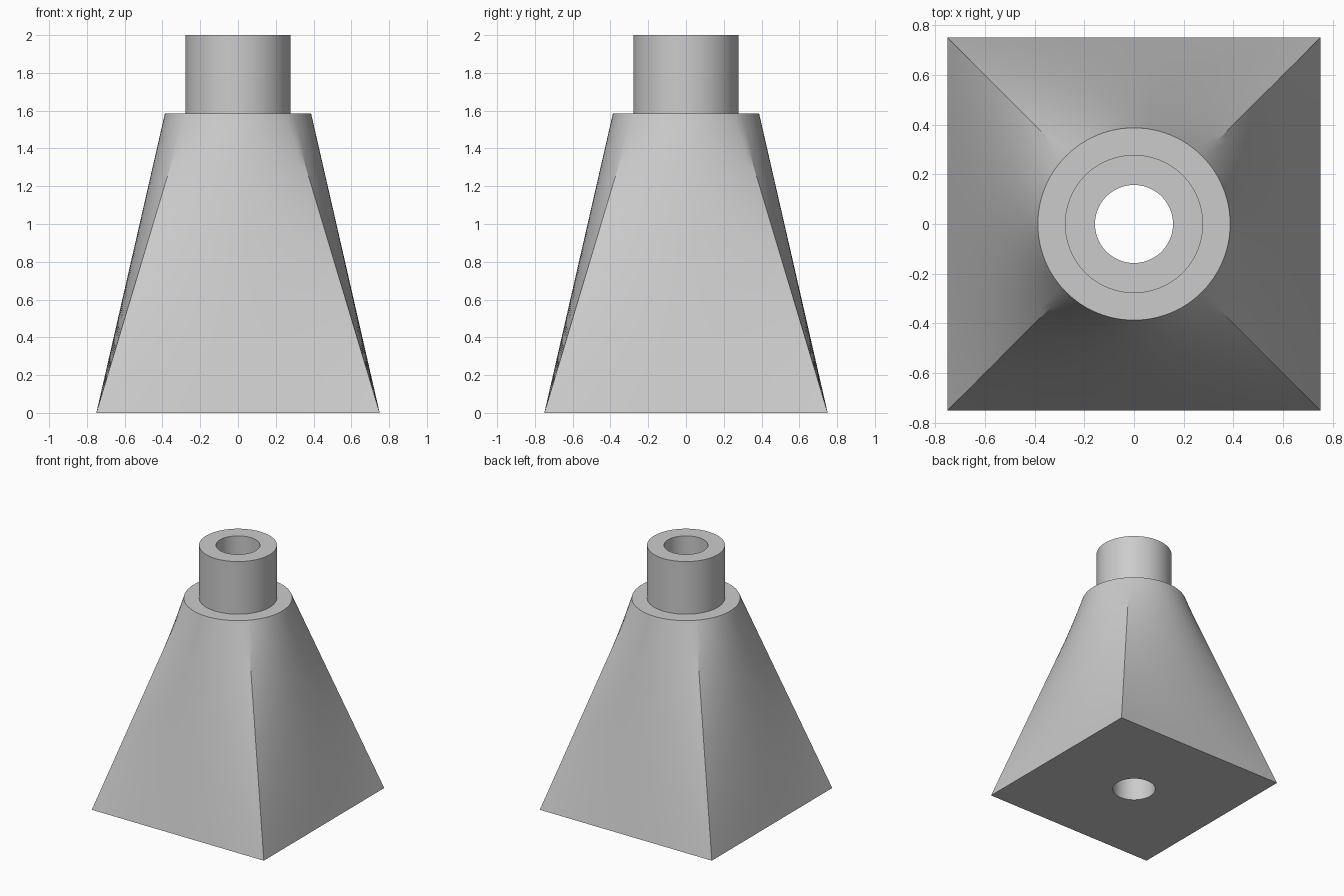
import bpy
import bmesh
from math import pi, cos, sin
from mathutils import Vector

cube = bpy.data.objects.get("Cube")
if cube:
    bpy.data.objects.remove(cube, do_unlink=True)

SIDES = 96
HALF = 0.75
SHOULDER_Z, TOP_Z = 1.585, 2.0
SHOULDER_R, NECK_R, BORE_R = 0.387, 0.278, 0.157

grey = bpy.data.materials.new("light grey")
grey.use_nodes = True
grey.diffuse_color = (0.6, 0.6, 0.6, 1)
grey.node_tree.nodes["Principled BSDF"].inputs["Base Color"].default_value = (0.6, 0.6, 0.6, 1)


def circle(r, z):
    steps = [-pi / 4 + 2 * pi * i / SIDES for i in range(SIDES)]
    return [Vector((r * cos(a), r * sin(a), z)) for a in steps]


def square(h, z):
    corners = [Vector((h, -h, z)), Vector((h, h, z)), Vector((-h, h, z)), Vector((-h, -h, z))]
    n = SIDES // 4
    return [corners[k].lerp(corners[(k + 1) % 4], i / n) for k in range(4) for i in range(n)]


# Square base blending into the round shoulder
base, shoulder = square(HALF, 0), circle(SHOULDER_R, SHOULDER_Z)
LEVELS = 16
rings = [[a.lerp(b, k / LEVELS) for a, b in zip(base, shoulder)] for k in range(LEVELS + 1)]

# Shoulder ledge, neck, rim and bore; the last ring joins the base again
rings += [circle(NECK_R, SHOULDER_Z), circle(NECK_R, TOP_Z), circle(BORE_R, TOP_Z), circle(BORE_R, 0)]

bm = bmesh.new()
loops = [[bm.verts.new(p) for p in ring] for ring in rings]
for j, low in enumerate(loops):
    high = loops[(j + 1) % len(loops)]
    for i in range(SIDES):
        k = (i + 1) % SIDES
        bm.faces.new((low[i], low[k], high[k], high[i]))
bmesh.ops.recalc_face_normals(bm, faces=bm.faces)

mesh = bpy.data.meshes.new("tapered_pedestal")
bm.to_mesh(mesh)
bm.free()
mesh.materials.append(grey)
pedestal = bpy.data.objects.new("tapered_pedestal", mesh)
bpy.context.collection.objects.link(pedestal)

# Smooth sides with crisp rims and corners
bpy.ops.object.select_all(action="DESELECT")
pedestal.select_set(True)
bpy.context.view_layer.objects.active = pedestal
bpy.ops.object.shade_smooth_by_angle(angle=pi / 7)
